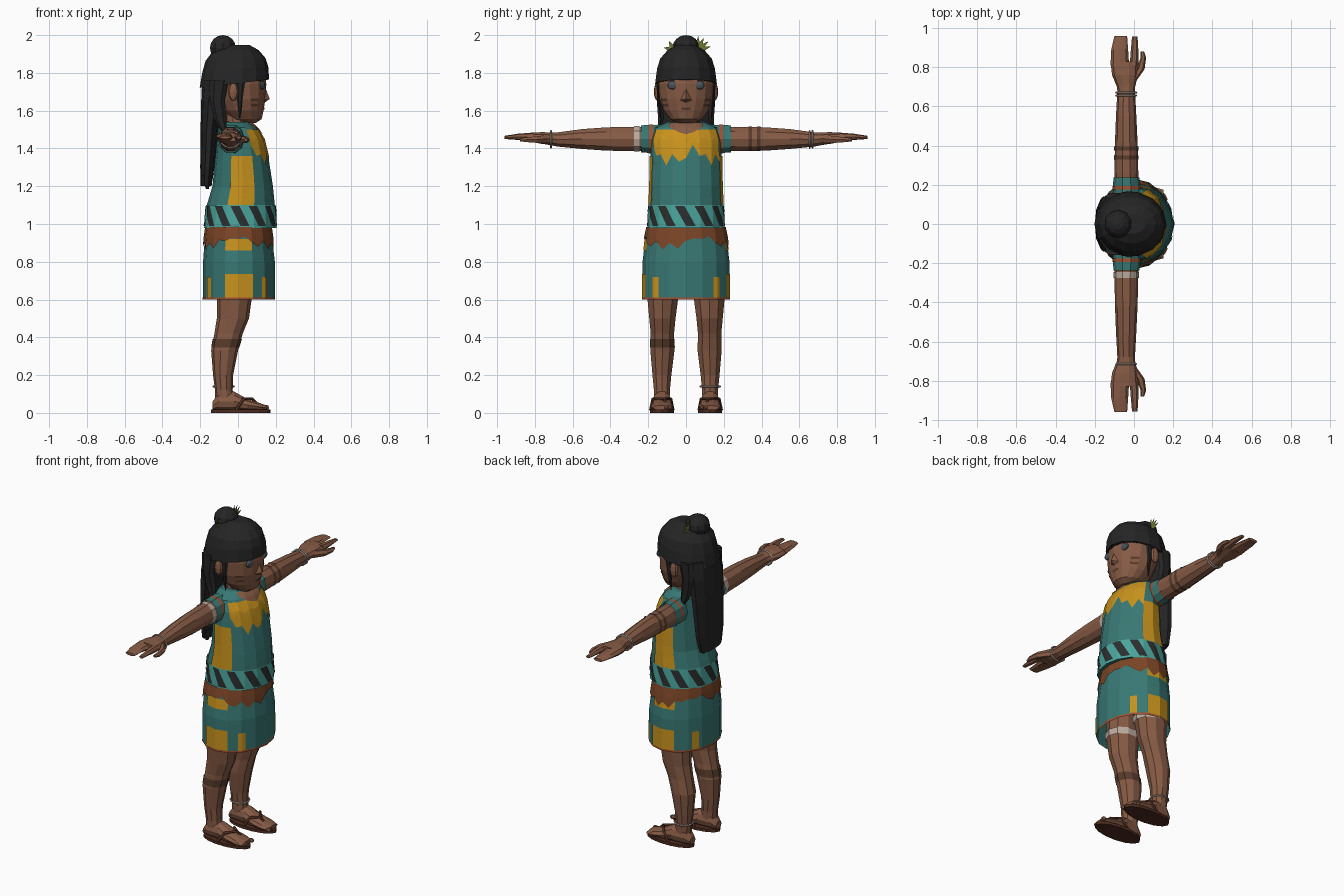
import bpy, bmesh
from math import sin, cos, pi, tau, radians
from mathutils import Vector, Matrix

def mat(name, r, g, b):
    m = bpy.data.materials.new(name)
    m.diffuse_color = (r, g, b, 1)
    return m

SKIN = mat("skin", .24, .105, .06)
DARKSKIN = mat("skin_paint", .1, .045, .025)
HAIR = mat("hair", .018, .018, .018)
TEAL = mat("teal_cloth", .04, .19, .175)
LIGHT = mat("light_teal", .07, .38, .34)
GOLD = mat("gold_cloth", .58, .29, .012)
BROWN = mat("brown_leather", .2, .06, .02)
RUST = mat("rust_hem", .36, .085, .03)
CREAM = mat("cream_wrap", .5, .4, .34)
SOLE = mat("sandal", .075, .025, .014)
STRIPE = mat("stripe", .025, .028, .028)
GREEN = mat("leaf", .14, .18, .03)
EYE = mat("eye", .07, .09, .11)

def obj(name, bm, m):
    bmesh.ops.recalc_face_normals(bm, faces=bm.faces)
    me = bpy.data.meshes.new(name)
    bm.to_mesh(me)
    bm.free()
    o = bpy.data.objects.new(name, me)
    me.materials.append(m)
    bpy.context.collection.objects.link(o)
    return o

# A ring is (t, a0, a1, b0, b1): extents of an ellipse across the loft axis
def place(axis, t, a, b, s):
    v = {'z': (a, b, t), 'y': (a, t, b), 'x': (t, a, b)}[axis]
    return Vector((v[0], v[1] * s, v[2]))

def loft(name, rings, m, n=10, axis='z', s=1, caps=(1, 1), tilt=0):
    bm = bmesh.new()
    rows = []
    for t, a0, a1, b0, b1 in rings:
        row = []
        for i in range(n):
            w = tau * i / n
            p = place(axis, t, (a0 + a1) / 2 + (a1 - a0) / 2 * cos(w),
                      (b0 + b1) / 2 + (b1 - b0) / 2 * sin(w), s)
            p.z += tilt * p.x
            row.append(bm.verts.new(p))
        rows.append(row)
    for r, q in zip(rows, rows[1:]):
        for i in range(n):
            j = (i + 1) % n
            bm.faces.new((r[i], r[j], q[j], q[i]))
    for use, row in zip(caps, (rows[0], rows[-1])):
        if use:
            bm.faces.new(row)
    return obj(name, bm, m)

def sym(rings):  # (z, x0, x1, half width) -> full ring
    return [(z, x0, x1, -w, w) for z, x0, x1, w in rings]

def surf(rings, i, z, off):  # point over a 16 sided loft, i in 32nds of a turn
    k = max(0, min(len(rings) - 2, sum(r[0] <= z for r in rings) - 1))
    f = (z - rings[k][0]) / (rings[k + 1][0] - rings[k][0])
    _, x0, x1, y0, y1 = [u + (v - u) * f for u, v in zip(rings[k], rings[k + 1])]
    h = i / 2 - i // 2
    c = [(cos(tau * (i // 2 + d) / 16), sin(tau * (i // 2 + d) / 16)) for d in (0, 1)]
    cx, cy = [c[0][d] * (1 - h) + c[1][d] * h for d in (0, 1)]
    return Vector(((x0 + x1) / 2 + ((x1 - x0) / 2 + off) * cx, (y1 + off) * cy, z))

def patch(name, rings, i0, i1, top, bottom, m, off=.005, slant=0, rows=4, step=1):
    bm = bmesh.new()
    cols, n = [], round((i1 - i0) / step)
    for k in range(n + 1):
        lo = bottom[k % len(bottom)]
        cols.append([bm.verts.new(surf(rings, i0 + k * step + slant * r / rows,
                     top + (lo - top) * r / rows, off)) for r in range(rows + 1)])
    for p, q in zip(cols, cols[1:]):
        for r in range(rows):
            bm.faces.new((p[r], q[r], q[r + 1], p[r + 1]))
    return obj(name, bm, m)

def ball(name, c, r, m, u=10, v=7):
    bm = bmesh.new()
    bmesh.ops.create_uvsphere(bm, u_segments=u, v_segments=v, radius=1,
        matrix=Matrix.Translation(c) @ Matrix.Diagonal((*r, 1)))
    return obj(name, bm, m)

def tube(name, pts, r, m, cyclic=False):
    cu = bpy.data.curves.new(name, 'CURVE')
    cu.dimensions, cu.bevel_depth, cu.bevel_resolution = '3D', r, 0
    sp = cu.splines.new('POLY')
    sp.points.add(len(pts) - 1)
    for p, q in zip(sp.points, pts):
        p.co = (*q, 1)
    sp.use_cyclic_u = cyclic
    cu.materials.append(m)
    o = bpy.data.objects.new(name, cu)
    bpy.context.collection.objects.link(o)

# Tunic and skirt
skirt = sym([(.6, -.185, .195, .23), (.8, -.185, .195, .23), (.93, -.175, .18, .215), (1.0, -.165, .17, .2)])
tunic = sym([(.98, -.175, .2, .2), (1.1, -.165, .195, .195), (1.2, -.135, .185, .19), (1.36, -.12, .16, .187),
             (1.45, -.112, .138, .185), (1.51, -.105, .1, .165), (1.54, -.085, .065, .1)])
loft("skirt", skirt, TEAL, 16, caps=(0, 1))
loft("tunic", tunic, TEAL, 16)
patch("skirt_hem", skirt, 0, 32, .612, [.6], RUST, .002, rows=1)
patch("waist_wrap", skirt, 0, 32, .985, [.91, .925, .92, .935, .9, .88, .91, .865, .9, .87, .915], BROWN, .007)
patch("gold_bib", tunic, -6, 6, 1.5, [1.42, 1.36, 1.37, 1.31, 1.37, 1.33, 1.35], GOLD, .004, rows=6)
patch("neckline", tunic, -4, 4, 1.538, [1.53, 1.515, 1.5, 1.485, 1.475, 1.485, 1.5, 1.515, 1.53], SKIN, .008)
patch("waist_band", tunic, 0, 32, 1.1, [.98], LIGHT, .004, rows=2)
for k in range(12):
    patch("band_stripe", tunic, k * 8 / 3 - 1.5, k * 8 / 3 - .2, 1.095, [.99], STRIPE, .008, 1.5, step=.65)
for i in (8, -8):
    patch("side_panel", tunic, i - 2, i + 2, 1.36, [1.1], GOLD)
    patch("skirt_square", skirt, i - 2, i + 2, .735, [.612], GOLD, .003)
    patch("skirt_gap", skirt, i - 2, i + 2, .92, [.86], GOLD, .003)
for i in (4, -4, 13, -13):
    patch("skirt_spike", skirt, i - .5, i + .5, .72, [.612, .72, .612][:1], GOLD, .004, step=.5)

# Neck, head and face
head = sym([(1.535, .02, .095, .045), (1.555, -.04, .125, .085), (1.6, -.08, .135, .118), (1.66, -.11, .145, .14),
            (1.74, -.14, .15, .15), (1.82, -.14, .14, .145), (1.9, -.1, .1, .1)])
loft("neck", sym([(1.46, -.075, .06, .075), (1.6, -.07, .055, .062)]), SKIN)
loft("head", head, SKIN, 16)
bm = bmesh.new()
nose = [bm.verts.new(p) for p in ((.14, 0, 1.735), (.135, -.034, 1.655), (.168, 0, 1.662), (.135, .034, 1.655), (.137, 0, 1.64))]
for f in ((0, 1, 2), (0, 2, 3), (1, 4, 2), (2, 4, 3), (0, 3, 4, 1)):
    bm.faces.new([nose[i] for i in f])
obj("nose", bm, SKIN)
patch("mouth", head, -1, 1, 1.618, [1.604], DARKSKIN, .003, rows=1)
for s in (-1, 1):
    for z in (1.665, 1.635):
        patch("cheek_paint", head, s * 5 - 1, s * 5 + 1, z, [z - .014], DARKSKIN, .003, rows=1)
    ball("eye", (.128, s * .07, 1.735), (.015, .03, .023), EYE)
    tube("eyebrow", [(.138, s * .04, 1.765), (.134, s * .075, 1.77), (.115, s * .105, 1.76)], .005, HAIR)
    ball("ear", (-.025, s * .152, 1.7), (.028, .018, .048), SKIN, 8, 6)

# Hair: cap, bun, long back sheet and side locks
loft("hair_cap", sym([(1.745, -.203, .165, .167), (1.82, -.19, .16, .157), (1.875, -.172, .145, .14), (1.92, -.13, .11, .1),
                      (1.948, -.08, .06, .05)]), HAIR, 14, tilt=.12)
for o in [bpy.data.objects["hair_cap"]]:
    for v in o.data.vertices:  # flatten the tilt towards the crown
        f = min(1, max(0, (v.co.z - 1.8) / .12))
        v.co.z -= .12 * v.co.x * f
ball("hair_bun", (-.08, 0, 1.932), (.072, .072, .068), HAIR, 10, 8)
loft("back_hair", sym([(1.2, -.198, -.14, .1), (1.3, -.2, -.125, .125), (1.5, -.198, -.105, .14), (1.65, -.195, -.08, .148),
                       (1.76, -.19, -.03, .145)]), HAIR, 10)
for y in (-.07, 0, .06):
    loft("hair_tip", [(1.185, -.17, -.155, y - .01, y + .01), (1.26, -.195, -.135, y - .04, y + .04)], HAIR, 6)
for s in (-1, 1):
    loft("side_lock", [(1.47, -.075, -.06, .14, .15), (1.56, -.13, -.06, .115, .15), (1.65, -.15, -.07, .12, .157),
                       (1.76, -.15, -.05, .12, .16)], HAIR, 6, s=s)
    loft("front_lock", [(1.56, .005, .012, .13, .136), (1.66, -.005, .025, .138, .153), (1.77, -.01, .04, .14, .16)],
         HAIR, 6, s=s)

# Leaves beside the bun
bm = bmesh.new()
for s, base, k in ((1, .06, 5), (-1, .065, 3)):
    for j in range(k):
        a = radians(15 + 95 * j / (k - 1))
        d = Vector((-.012 * (j - 2), s * cos(a), sin(a)))
        o = Vector((-.07, s * base, 1.92))
        side = Vector((0, -d.z, d.y)) * .011
        L = .075 if s > 0 else .055
        bm.faces.new([bm.verts.new(p) for p in (o, o + d * L * .5 + side, o + d * L, o + d * L * .5 - side)])
obj("hair_leaves", bm, GREEN)

def ring_pts(axis, t, a, b, ra, rb, s=1, n=12):
    return [place(axis, t, a + ra * cos(tau * i / n), b + rb * sin(tau * i / n), s) for i in range(n)]

tube("necklace", [(.01 + .085 * cos(w), .085 * sin(w), 1.522 - .02 * cos(w)) for w in [tau * i / 14 for i in range(14)]],
     .006, SOLE, True)

for s in (-1, 1):
    # Arm, sleeve and hand
    loft("arm", [(.15, -.1, .025, 1.38, 1.515), (.26, -.1, .022, 1.383, 1.518), (.42, -.097, .018, 1.385, 1.515),
                 (.55, -.092, .012, 1.395, 1.505), (.68, -.085, .005, 1.408, 1.487), (.73, -.09, .008, 1.418, 1.485)],
         SKIN, 10, 'y', s)
    loft("sleeve", [(.13, -.105, .035, 1.37, 1.53), (.19, -.107, .032, 1.372, 1.528), (.238, -.105, .028, 1.376, 1.526)],
         TEAL, 10, 'y', s, (0, 0))
    loft("sleeve_trim", [(.175, -.109, .034, 1.37, 1.531), (.195, -.109, .033, 1.37, 1.531)], RUST, 10, 'y', s, (0, 0))
    loft("palm", [(.7, -.087, .006, 1.415, 1.485), (.76, -.112, .02, 1.422, 1.488), (.83, -.12, .022, 1.435, 1.484)],
         SKIN, 10, 'y', s)
    loft("joined_fingers", [(.81, -.12, -.025, 1.434, 1.484), (.89, -.116, -.03, 1.445, 1.478), (.96, -.1, -.035, 1.45, 1.467)],
         SKIN, 8, 'y', s)
    loft("index_finger", [(.81, -.022, .022, 1.436, 1.482), (.89, -.016, .022, 1.445, 1.476), (.957, -.01, .018, 1.45, 1.466)],
         SKIN, 6, 'y', s)
    loft("thumb", [(.73, -.03, .012, 1.425, 1.475), (.79, .012, .054, 1.427, 1.467), (.85, .034, .062, 1.432, 1.46),
                   (.88, .032, .052, 1.437, 1.453)], SKIN, 6, 'y', s)
    for y in ((.655, .67) if s > 0 else (.715,)):
        tube("bracelet", ring_pts('y', y, -.04, 1.448, .052, .045, s), .005, CREAM, True)

    # Leg, foot and sandal
    loft("leg", [(.06, -.12, -.02, .085, .17), (.12, -.122, -.028, .083, .172), (.2, -.132, -.026, .075, .18),
                 (.33, -.142, .0, .058, .192), (.42, -.125, .025, .06, .19), (.5, -.112, .058, .052, .198),
                 (.6, -.112, .072, .038, .208), (.78, -.12, .09, .02, .205)], SKIN, 10, s=s)
    loft("under_cuff", [(.61, -.12, .082, .03, .214), (.65, -.122, .085, .026, .214)], CREAM, 10, s=s, caps=(0, 0))
    loft("foot", [(-.135, .1, .155, .015, .06), (-.1, .085, .172, .01, .11), (-.02, .078, .178, .008, .115),
                  (.05, .07, .184, .008, .075), (.11, .067, .186, .01, .055), (.15, .078, .175, .014, .04)], SKIN, 10, 'x', s)
    for k in range(5):
        ball("toe", (.15 - .009 * k, s * (.084 + .022 * k), .028), (.018, .012, .014), SKIN, 6, 5)
    loft("sandal_sole", [(0, -.143, .172, .062, .192), (.017, -.143, .172, .062, .192)], SOLE, 14, s=s)
    for y in (.068, .188):
        tube("sandal_strap", [(-.01, s * y, .015), (.03, s * (y * .8 + .0256), .075), (.075, s * .115, .075),
                              (.13, s * .105, .02)], .008, SOLE)

# Arm and leg markings
for y in (.33, .375):
    loft("arm_tattoo", [(y, -.101, .022, 1.382, 1.52), (y + .02, -.101, .022, 1.382, 1.52)], DARKSKIN, 10, 'y', 1, (0, 0))
loft("arm_wrap", [(.245, -.104, .026, 1.38, 1.522), (.275, -.104, .025, 1.38, 1.522)], CREAM, 10, 'y', -1, (0, 0))
loft("leg_paint", [(.345, -.142, .007, .056, .194), (.39, -.135, .02, .057, .193)], DARKSKIN, 10, s=-1, caps=(0, 0))
tube("anklet", ring_pts('z', .14, -.076, .128, .055, .053), .005, CREAM, True)
